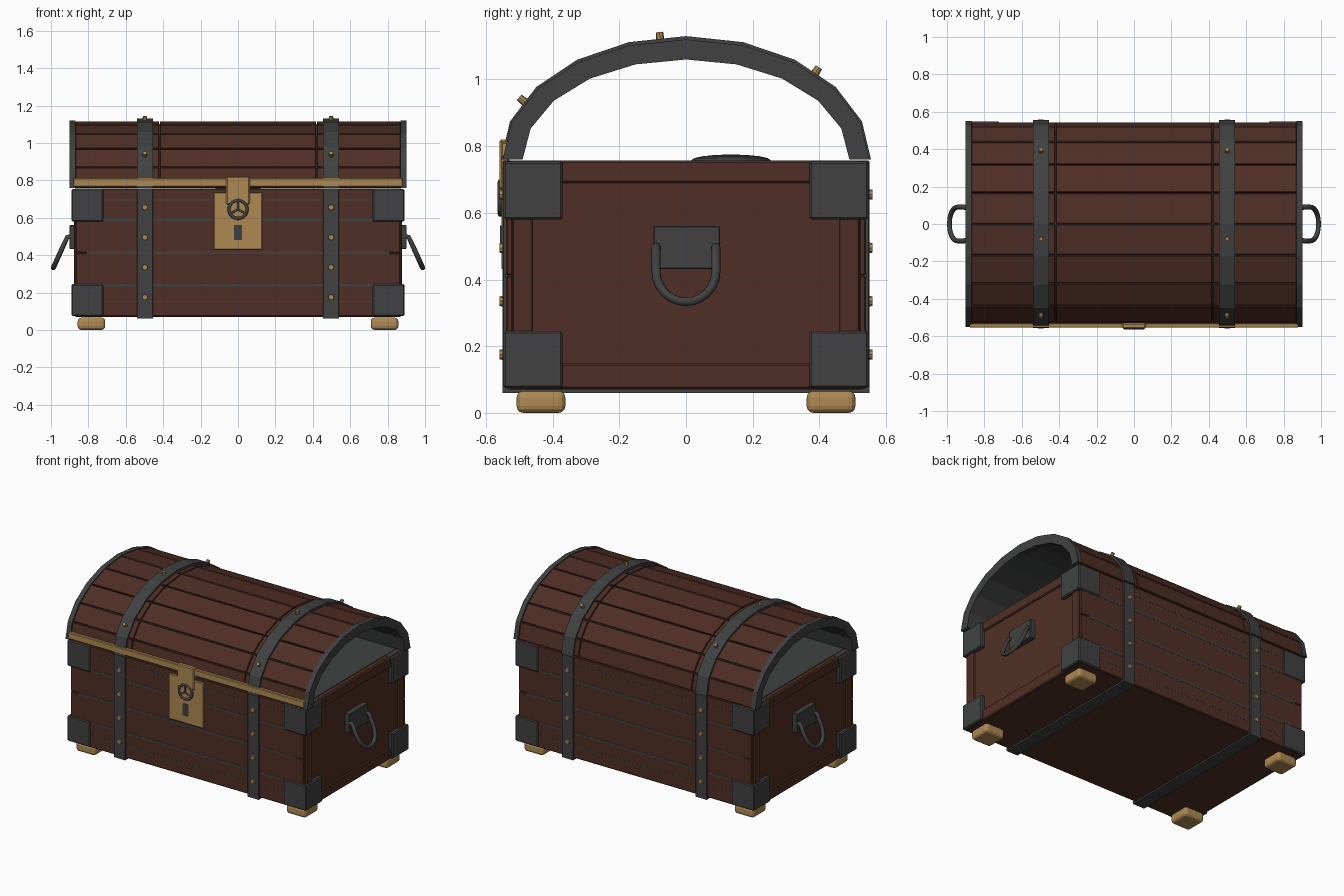
import bpy, bmesh, math
from mathutils import Vector

if "Cube" in bpy.data.objects:
    bpy.data.objects.remove(bpy.data.objects["Cube"])

def material(name, rgb):
    m = bpy.data.materials.new(name)
    m.diffuse_color = (*rgb, 1)
    m.use_nodes = True
    m.node_tree.nodes["Principled BSDF"].inputs["Base Color"].default_value = m.diffuse_color
    return m

WOOD = material("dark red wood", (0.078, 0.028, 0.018))
IRON = material("black iron", (0.052, 0.053, 0.054))
GOLD = material("brass", (0.42, 0.25, 0.085))
ZC = 0.76                      # height of the lid seam

def finish(name, bm, mat, bevel=0, segs=1, smooth=False):
    bmesh.ops.recalc_face_normals(bm, faces=bm.faces)
    me = bpy.data.meshes.new(name)
    bm.to_mesh(me)
    bm.free()
    me.materials.append(mat)
    ob = bpy.data.objects.new(name, me)
    bpy.context.collection.objects.link(ob)
    if bevel:
        mod = ob.modifiers.new("bevel", 'BEVEL')
        mod.width, mod.segments = bevel, segs
    if smooth:
        for p in me.polygons:
            p.use_smooth = True
        me.set_sharp_from_angle(angle=math.radians(35))
    return ob

def box(name, x, y, z, mat, bevel=0, segs=1):
    """Box from (min, max) pairs."""
    bm = bmesh.new()
    bmesh.ops.create_cube(bm, size=1)
    for v in bm.verts:
        v.co = [(r[0] + r[1]) / 2 + c * (r[1] - r[0]) for c, r in zip(v.co, (x, y, z))]
    return finish(name, bm, mat, bevel, segs)

def span(s, a, b):
    return tuple(sorted((s * a, s * b)))

def prism(name, profile, x0, x1, mat, bevel=0):
    """Closed (y, z) profile extruded along x."""
    bm = bmesh.new()
    f = bm.faces.new([bm.verts.new((x0, y, z)) for y, z in profile])
    g = bmesh.ops.extrude_face_region(bm, geom=[f])
    bmesh.ops.translate(bm, vec=(x1 - x0, 0, 0),
                        verts=[v for v in g['geom'] if isinstance(v, bmesh.types.BMVert)])
    return finish(name, bm, mat, bevel)

def arc(a, b, n=10):
    return [(-a * math.cos(math.pi * i / n), ZC + b * math.sin(math.pi * i / n)) for i in range(n + 1)]

def arch(name, x0, x1, outer, inner, mat):
    """Ten-sided arch; end faces are built as quads."""
    bm = bmesh.new()
    o, i = arc(*outer), arc(*inner)
    rows = [[bm.verts.new((x, *p)) for p in pts] for x, pts in ((x0, o), (x1, o), (x1, i), (x0, i))]
    for k in range(4):
        a, b = rows[k], rows[(k + 1) % 4]
        for j in range(10):
            bm.faces.new((a[j], a[j + 1], b[j + 1], b[j]))
    for j in (0, 10):
        bm.faces.new([r[j] for r in rows])
    return finish(name, bm, mat)

def peg(name, pos, direction, r, depth, mat, n=8):
    bm = bmesh.new()
    bmesh.ops.create_cone(bm, cap_ends=True, segments=n, radius1=r, radius2=r * 0.85, depth=depth)
    ob = finish(name, bm, mat)
    ob.location = pos
    ob.rotation_euler = Vector(direction).to_track_quat('Z', 'Y').to_euler()
    return ob

def tube(name, pts, r, mat, cyclic=False):
    cu = bpy.data.curves.new(name, 'CURVE')
    cu.dimensions = '3D'
    cu.bevel_depth, cu.bevel_resolution, cu.use_fill_caps = r, 2, True
    sp = cu.splines.new('POLY')
    sp.points.add(len(pts) - 1)
    for p, c in zip(sp.points, pts):
        p.co = (*c, 1)
    sp.use_cyclic_u = cyclic
    cu.materials.append(mat)
    ob = bpy.data.objects.new(name, cu)
    bpy.context.collection.objects.link(ob)

# body core and dark inner top
box("body", (-.865, .865), (-.532, .532), (.07, .752), WOOD)
box("inner_top", (-.83, .83), (-.5, .5), (.74, .757), IRON)

# front and back boards with iron seams
edges = [.072, .24, .412, .59, .757]
for s, side in ((-1, "front"), (1, "back")):
    for z0, z1 in zip(edges, edges[1:]):
        box(side + "_board", (-.868, .868), span(s, .52, .54), (z0 + .001, z1 - .001), WOOD, .004)
    for z in edges[1:-1]:
        box(side + "_seam", (-.81, .81), span(s, .53, .5415), (z - .007, z + .007), IRON)
    for z in (.152, .695):
        box(side + "_thin_seam", (-.78, .78), span(s, .53, .541), (z - .003, z + .003), IRON)

# side frames, handles
for s, side in ((-1, "left"), (1, "right")):
    for t in (-1, 1):
        box(side + "_post", span(s, .85, .877), span(t, .46, .52), (.1, .73), WOOD, .008, 2)
    box(side + "_top_rail", span(s, .85, .875), (-.53, .53), (.69, .757), WOOD, .006)
    box(side + "_bottom_rail", span(s, .85, .875), (-.53, .53), (.072, .148), WOOD, .006)
    box(side + "_handle_plate", span(s, .86, .9), (-.098, .102), (.432, .56), IRON, .003)
    path = [(s * .885, -.088, .497), (s * .912, -.09, .497)]
    for i in range(13):
        a = math.pi * i / 12
        z = .425 - .092 * math.sin(a)
        path.append((s * (.914 + (.495 - z) * .45), -.09 * math.cos(a), z))
    path += [(s * .912, .09, .497), (s * .885, .088, .497)]
    tube(side + "_handle", path, .0135, IRON)

# corner brackets and feet
for sx in (-1, 1):
    for sy in (-1, 1):
        for z0, z1 in ((.075, .245), (.58, .754)):
            box("corner_bracket", span(sx, .72, .89), span(sy, .37, .547), (z0, z1), IRON, .006)
        box("foot", span(sx, .71, .857), span(sy, .362, .508), (0, .066), GOLD, .02, 3)

# lid: inner liner, boards, end rims
arch("lid_liner", -.87, .87, (.527, .342), (.49, .305), IRON)
for s in (-1, 1):
    arch("lid_end_rim", *span(s, .868, .9), (.55, .36), (.49, .30), IRON)
o, i = arc(.543, .356), arc(.51, .325)
for k in range(10):
    def at(pts, t):
        return tuple(Vector(pts[k]).lerp(Vector(pts[k + 1]), t))
    g = .02
    quad = [at(o, g), at(o, 1 - g), at(i, 1 - g), at(i, g)]
    for x0, x1 in ((-.868, -.422), (-.418, .418), (.422, .868)):
        prism("lid_board", quad, x0, x1, WOOD, .003)

# straps with studs
for s in (-1, 1):
    x = span(s, .455, .54)
    arch("lid_strap", *x, (.555, .37), (.53, .34), IRON)
    box("bottom_strap", x, (-.55, .55), (.06, .08), IRON)
    for t in (-1, 1):
        box("body_strap", x, span(t, .52, .55), (.06, .757), IRON, .003)
        for z in (.175, .335, .495, .655):
            peg("body_stud", (s * .498, t * .551, z), (0, t, 0), .017, .016, GOLD)
    for y in (-.488, -.078, .39):
        c = y / .555
        h = math.sqrt(1 - c * c)
        peg("lid_stud", (s * .498, y, ZC + .37 * h), (0, c / .555, h / .37), .013, .032, GOLD)

# front brass trim and lock
box("lid_trim", (-.88, .88), (-.554, -.53), (.767, .812), GOLD, .004)
box("lock_plate", (-.13, .13), (-.554, -.53), (.43, .735), GOLD, .004)
box("hasp", (-.063, .063), (-.56, -.53), (.67, .82), GOLD, .006)
peg("lock_boss", (0, -.552, .645), (0, -1, 0), .062, .014, GOLD, 16)
ring = [(.048 * math.cos(a * math.pi / 10), -.556, .645 + .048 * math.sin(a * math.pi / 10)) for a in range(20)]
tube("lock_ring", ring, .009, IRON, True)
for a in (90, 210, 330):
    c, d = math.cos(math.radians(a)), math.sin(math.radians(a))
    tube("lock_spoke", [(0, -.557, .645), (.046 * c, -.557, .645 + .046 * d)], .006, IRON)
box("keyhole", (-.021, .021), (-.558, -.55), (.482, .562), IRON)

# low mound on the inner top
bm = bmesh.new()
bmesh.ops.create_uvsphere(bm, u_segments=16, v_segments=8, radius=1)
mound = finish("mound", bm, IRON, smooth=True)
mound.scale = (.12, .12, .018)
mound.location = (0, .135, .757)
